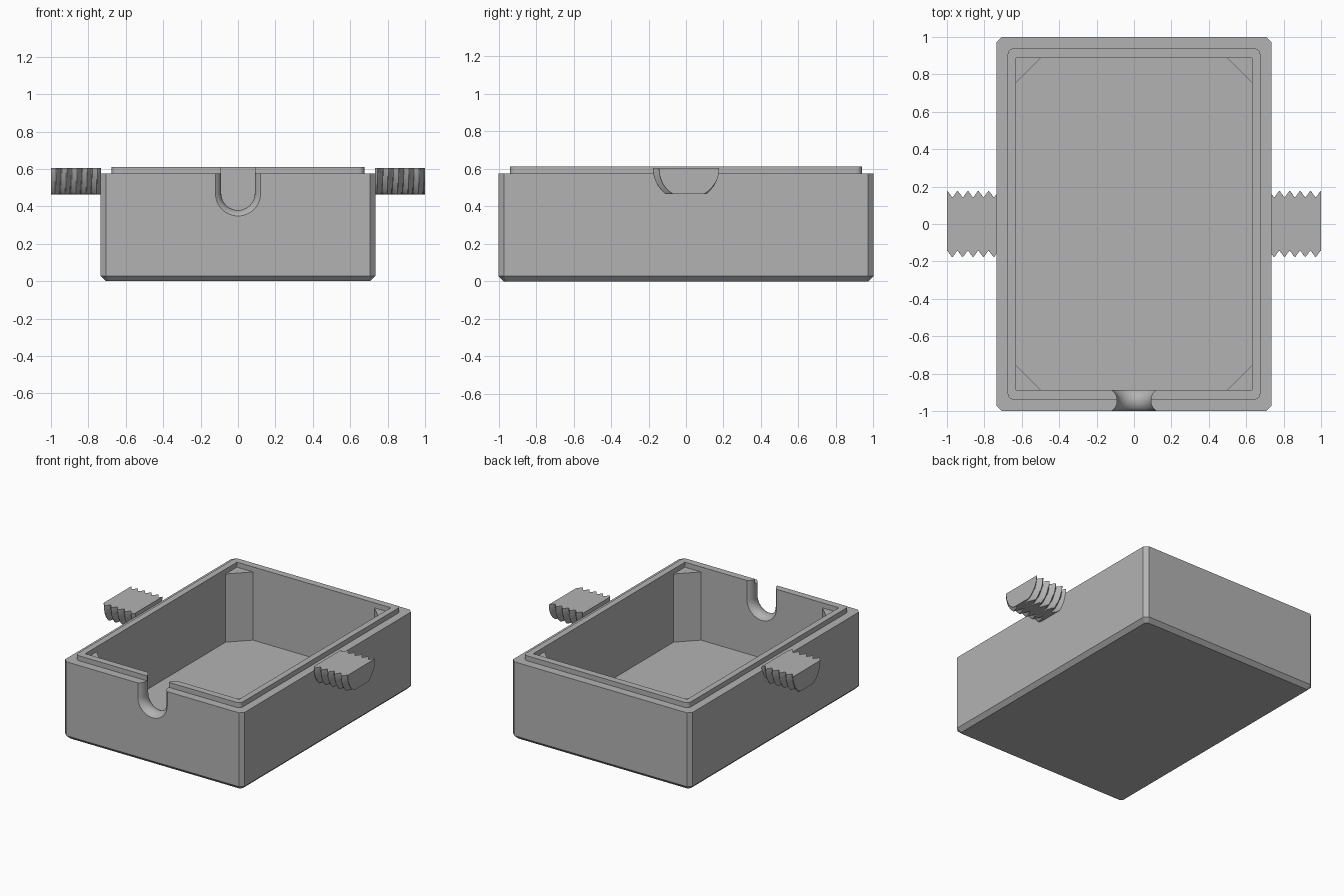
import bpy, bmesh, math

if "Cube" in bpy.data.objects:
    bpy.data.objects.remove(bpy.data.objects["Cube"], do_unlink=True)

gray = bpy.data.materials.new("plain gray")
gray.use_nodes = True
gray.diffuse_color = (0.45, 0.45, 0.45, 1)
gray.node_tree.nodes["Principled BSDF"].inputs["Base Color"].default_value = gray.diffuse_color

HX, HY, RIM, TOP, FLOOR = 0.735, 1.0, 0.575, 0.612, 0.07


def finish(name, bm):
    bmesh.ops.recalc_face_normals(bm, faces=bm.faces)
    mesh = bpy.data.meshes.new(name)
    bm.to_mesh(mesh)
    bm.free()
    mesh.materials.append(gray)
    obj = bpy.data.objects.new(name, mesh)
    bpy.context.collection.objects.link(obj)
    return obj


def loft(name, rings):
    """Closed solid through equal-length rings of points."""
    bm = bmesh.new()
    loops = [[bm.verts.new(p) for p in ring] for ring in rings]
    n = len(loops[0])
    for a, b in zip(loops, loops[1:]):
        for i in range(n):
            j = (i + 1) % n
            bm.faces.new((a[i], a[j], b[j], b[i]))
    bm.faces.new(loops[0])
    bm.faces.new(loops[-1])
    return finish(name, bm)


def corner_rect(hx, hy, z, cut, steps):
    """Rectangle with chamfered (steps=1) or rounded corners."""
    points = []
    for k, (sx, sy) in enumerate([(1, 1), (-1, 1), (-1, -1), (1, -1)]):
        for s in range(steps + 1):
            a = math.pi / 2 * (k + s / steps)
            points.append((sx * (hx - cut) + cut * math.cos(a),
                           sy * (hy - cut) + cut * math.sin(a), z))
    return points


def boolean(obj, other, operation):
    mod = obj.modifiers.new(other.name, "BOOLEAN")
    mod.operation, mod.solver, mod.object = operation, "EXACT", other
    bpy.context.view_layer.objects.active = obj
    bpy.ops.object.modifier_apply(modifier=mod.name)
    bpy.data.objects.remove(other, do_unlink=True)


def smooth(obj, degrees):
    bpy.ops.object.select_all(action="DESELECT")
    obj.select_set(True)
    bpy.context.view_layer.objects.active = obj
    bpy.ops.object.shade_smooth_by_angle(angle=math.radians(degrees))


# Outer shell with chamfered base and corners
C = 0.028
box = loft("box", [corner_rect(HX - C, HY - C, 0, C * 0.6, 1),
                   corner_rect(HX, HY, C, C, 1),
                   corner_rect(HX, HY, RIM, C, 1)])

# Raised locating lip
lip = loft("lip", [corner_rect(0.675, 0.938, z, 0.03, 6) for z in (0.5, TOP)])
boolean(box, lip, "UNION")

# Interior, cut in two steps so that the corner posts stop below the lip
IX, IY, POST = 0.63, 0.887, 0.132


def post_outline(z):
    points = []
    for sx, sy in [(1, 1), (-1, 1), (-1, -1), (1, -1)]:
        pair = [(sx * IX, sy * (IY - POST), z), (sx * (IX - POST), sy * IY, z)]
        points += pair if sx * sy > 0 else pair[::-1]
    return points


boolean(box, loft("cavity", [post_outline(z) for z in (FLOOR, 0.8)]), "DIFFERENCE")
boolean(box, loft("upper_cavity", [[(x, y, z) for x, y in
        [(IX, IY), (-IX, IY), (-IX, -IY), (IX, -IY)]] for z in (RIM, 0.8)]), "DIFFERENCE")


# Cable notch, flared on both sides of the front wall
def notch_ring(y, flare):
    r = 0.088 + flare
    arc = [math.pi * (1 + i / 24) for i in range(25)]
    return ([(-r, y, 0.8)] + [(r * math.cos(a), y, 0.47 + r * math.sin(a)) for a in arc]
            + [(r, y, 0.8)])


middle, half, bend = -(1 + IY) / 2, (1 - IY) / 2, 0.06
rings = [notch_ring(-1.05, 0.034)]
for i in range(13):
    t = -1 + i / 6
    rings.append(notch_ring(middle + half * t, bend - math.sqrt(bend ** 2 - (half * t * 0.94) ** 2) * 0.97))
rings.append(notch_ring(-0.83, 0.034))
rings[0] = [(x, -1.05, z) for x, y, z in rings[1]]
rings[-1] = [(x, -0.83, z) for x, y, z in rings[-2]]
boolean(box, loft("notch", rings), "DIFFERENCE")
smooth(box, 20)

# Threaded half-round side lugs, flattened underneath
PITCH, ROOT, CREST, AXIS = 0.0555, 0.143, 0.177, 0.605


def lug_ring(x):
    points = []
    for i in range(49):
        a = math.pi * (1 + i / 48)
        phase = (x / PITCH + a / math.tau) % 1
        tooth = min(1, max(0, 1.15 * abs(2 * phase - 1) - 0.08))
        r = ROOT + (CREST - ROOT) * tooth
        points.append((x, r * math.cos(a), AXIS + max(-0.14, r * math.sin(a))))
    return points


for name, start in (("left_lug", HX - 0.002), ("right_lug", -1.0)):
    length = 1 - HX + 0.002
    lug = loft(name, [lug_ring(start + length * i / 60) for i in range(61)])
    smooth(lug, 25)
